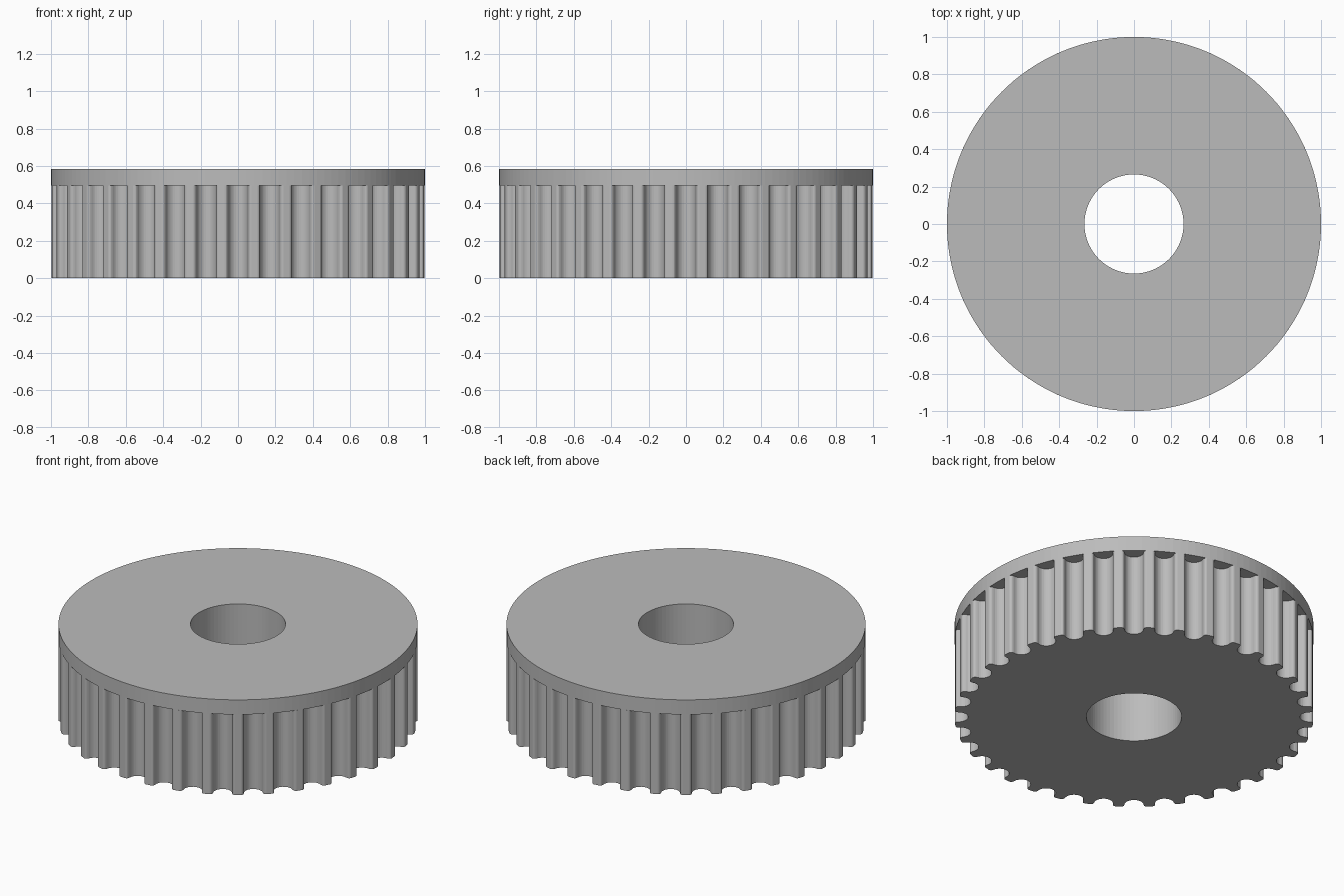
import bpy
from math import sin, cos, pi, tau, sqrt

TEETH = 36
RADIUS, BORE = 1.0, 0.265
TOOTH_TOP, HEIGHT = 0.495, 0.585

cube = bpy.data.objects.get("Cube")
if cube:
    bpy.data.objects.remove(cube)

grey = bpy.data.materials.new("plain grey")
grey.use_nodes = True
colour = (0.5, 0.5, 0.5, 1)
grey.diffuse_color = colour
grey.node_tree.nodes["Principled BSDF"].inputs["Base Color"].default_value = colour


def circle(radius, count):
    return [(radius * cos(tau * i / count), radius * sin(tau * i / count))
            for i in range(count)]


def groove():
    """One round-bottomed groove as (across, depth), with softened lips."""
    lip = [(0.071, 0), (0.0653, 0.001), (0.0605, 0.0036),
           (0.057, 0.0075), (0.055, 0.0123)]
    r, centre, steps = 0.053, 0.0206, 16
    bottom = [(r * cos(pi * i / steps), centre + r * sin(pi * i / steps))
              for i in range(steps + 1)]
    return lip + bottom + [(-a, d) for a, d in reversed(lip)]


def toothed_outline():
    """Outline of the belt wheel, with a groove facing each main axis."""
    mouth = sqrt(RADIUS ** 2 - 0.071 ** 2)
    points = []
    for i in range(TEETH):
        c, s = cos(tau * i / TEETH), sin(tau * i / TEETH)
        for across, depth in reversed(groove()):
            r = mouth - depth
            points.append((r * c - across * s, r * s + across * c))
    return points


def plate(name, outline, bottom, top):
    """Extrude an outline with the central bore left open."""
    curve = bpy.data.curves.new(name, "CURVE")
    curve.dimensions = "2D"
    curve.fill_mode = "BOTH"
    curve.extrude = (top - bottom) / 2
    for points in (outline, circle(BORE, 72)):
        spline = curve.splines.new("POLY")
        spline.points.add(len(points) - 1)
        for p, (x, y) in zip(spline.points, points):
            p.co = (x, y, 0, 1)
        spline.use_cyclic_u = True
        spline.use_smooth = False
    curve.materials.append(grey)
    obj = bpy.data.objects.new(name, curve)
    obj.location.z = (top + bottom) / 2
    bpy.context.collection.objects.link(obj)
    bpy.ops.object.select_all(action="DESELECT")
    obj.select_set(True)
    bpy.context.view_layer.objects.active = obj
    bpy.ops.object.convert(target="MESH")
    bpy.ops.object.shade_flat()


# Grooved belt wheel below, plain round flange on top
plate("toothed_wheel", toothed_outline(), 0, TOOTH_TOP)
plate("top_flange", circle(RADIUS, TEETH * 4), TOOTH_TOP, HEIGHT)
